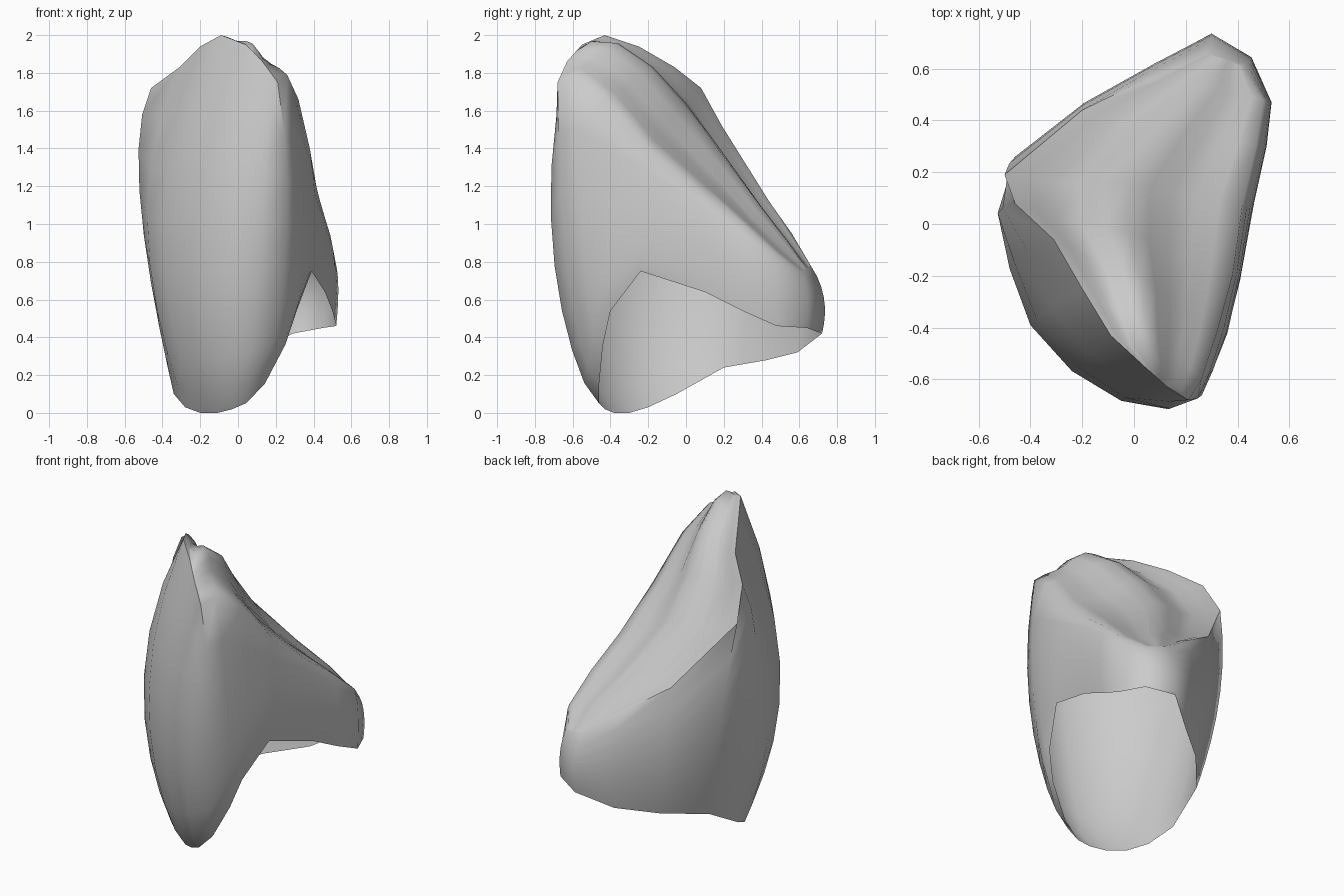
import bpy
import bmesh
import math
from mathutils import Vector

default_cube = bpy.data.objects.get("Cube")
if default_cube:
    bpy.data.objects.remove(default_cube, do_unlink=True)

WALL_STEPS = 8
CHORD_STEPS = 10

# Guide loops run counter-clockwise from the front corner.
# Shoulder: the biting edge and the two marginal ridges
shoulder = [
    (0.21, -0.68, 1.75), (0.26, -0.6, 1.79), (0.32, -0.42, 1.66),
    (0.38, -0.2, 1.4), (0.42, 0.08, 1.17), (0.47, 0.3, 1.0),
    (0.5, 0.48, 0.84), (0.42, 0.61, 0.75), (0.28, 0.66, 0.78),
    (0.05, 0.56, 0.95), (-0.2, 0.44, 1.12), (-0.5, 0.19, 1.52),
    (-0.46, 0.08, 1.72), (-0.31, -0.06, 1.83), (-0.2, -0.25, 1.94),
    (-0.09, -0.43, 2.0), (0.04, -0.55, 1.95), (0.13, -0.63, 1.86)]

# Belly: the fullest part of the side walls
belly = [
    (0.26, -0.62, 0.95), (0.31, -0.53, 1.0), (0.36, -0.41, 1.0),
    (0.41, -0.2, 1.05), (0.46, 0.08, 0.95), (0.51, 0.3, 0.8),
    (0.53, 0.47, 0.7), (0.45, 0.64, 0.63), (0.3, 0.73, 0.61),
    (0.08, 0.62, 0.65), (-0.18, 0.47, 0.7), (-0.43, 0.27, 0.88),
    (-0.52, 0.02, 1.15), (-0.48, -0.17, 1.0), (-0.4, -0.38, 0.98),
    (-0.24, -0.55, 1.0), (-0.05, -0.66, 1.0), (0.13, -0.69, 1.0)]

# Rim: the arched edge of the open underside
rim = [
    (0.14, -0.46, 0.15), (0.25, -0.44, 0.36), (0.31, -0.4, 0.54),
    (0.39, -0.24, 0.75), (0.46, 0.1, 0.64), (0.5, 0.3, 0.54),
    (0.52, 0.48, 0.46), (0.45, 0.64, 0.45), (0.29, 0.72, 0.42),
    (0.1, 0.59, 0.32), (-0.11, 0.43, 0.28), (-0.31, 0.2, 0.24),
    (-0.34, -0.05, 0.1), (-0.28, -0.2, 0.03), (-0.2, -0.3, 0),
    (-0.11, -0.38, 0), (-0.03, -0.43, 0.02), (0.04, -0.46, 0.05)]


def curve_through(low, middle, high, t):
    """Point on the parabola that passes through three guide points."""
    a, b, c = Vector(low), Vector(middle), Vector(high)
    return (a * (1 - t) * (1 - 2 * t)
            + b * 4 * t * (1 - t)
            + c * t * (2 * t - 1))


def add_grid(bm, rows, closed):
    """Skin a list of point rows with quads."""
    verts = [[bm.verts.new(point) for point in row] for row in rows]
    count = len(rows[0])
    for lower, upper in zip(verts, verts[1:]):
        for i in range(count if closed else count - 1):
            j = (i + 1) % count
            bm.faces.new((lower[i], lower[j], upper[j], upper[i]))


bm = bmesh.new()

# Side walls, lofted from the rim up to the shoulder,
# with the front face kept full just above the rim
wall_rows = []
for step in range(WALL_STEPS + 1):
    t = (step / WALL_STEPS) ** 1.4
    fullness = 0.1 * math.sin(math.pi * t ** 0.4) * (1 - t)
    row = [curve_through(*guides, t) for guides in zip(rim, belly, shoulder)]
    for point in row:
        point.y += fullness * min(point.y, 0)
    wall_rows.append(row)
add_grid(bm, wall_rows, closed=True)

# Sloping rear surface: chords across the shoulder, swelling near the top,
# with a low central ridge between two shallow grooves
outward = Vector((0.2, 0.4, 0.9))
columns = len(shoulder)
half = columns // 2
fossa_rows = []
for k in range(half):
    right = Vector(shoulder[k - 1])
    left = Vector(shoulder[columns - 2 - k])
    along = k / (half - 1)
    swell = 0.105 * math.sin(math.pi * along ** 0.55)
    depth = 0.06 * math.sin(math.pi * along)
    row = []
    for step in range(CHORD_STEPS + 1):
        t = step / CHORD_STEPS
        groove = depth * (1.4 - 0.8 * t) * math.sin(2 * math.pi * t) ** 2
        lift = swell * math.sin(math.pi * t) - groove
        row.append(left.lerp(right, t) + outward * lift)
    fossa_rows.append(row)
add_grid(bm, fossa_rows, closed=False)

bmesh.ops.remove_doubles(bm, verts=bm.verts[:], dist=0.0005)

# Winding follows the grids: walls face out, rear surface faces up
mesh = bpy.data.meshes.new("crown_shell")
bm.to_mesh(mesh)
bm.free()
crown = bpy.data.objects.new("crown_shell", mesh)
bpy.context.collection.objects.link(crown)

# Single plain grey material
grey = bpy.data.materials.new("plain grey")
grey.use_nodes = True
colour = (0.6, 0.6, 0.6, 1)
grey.diffuse_color = colour
grey.node_tree.nodes["Principled BSDF"].inputs["Base Color"].default_value = colour
mesh.materials.append(grey)

bpy.ops.object.select_all(action="DESELECT")
crown.select_set(True)
bpy.context.view_layer.objects.active = crown
bpy.ops.object.shade_smooth_by_angle(angle=math.radians(60))
